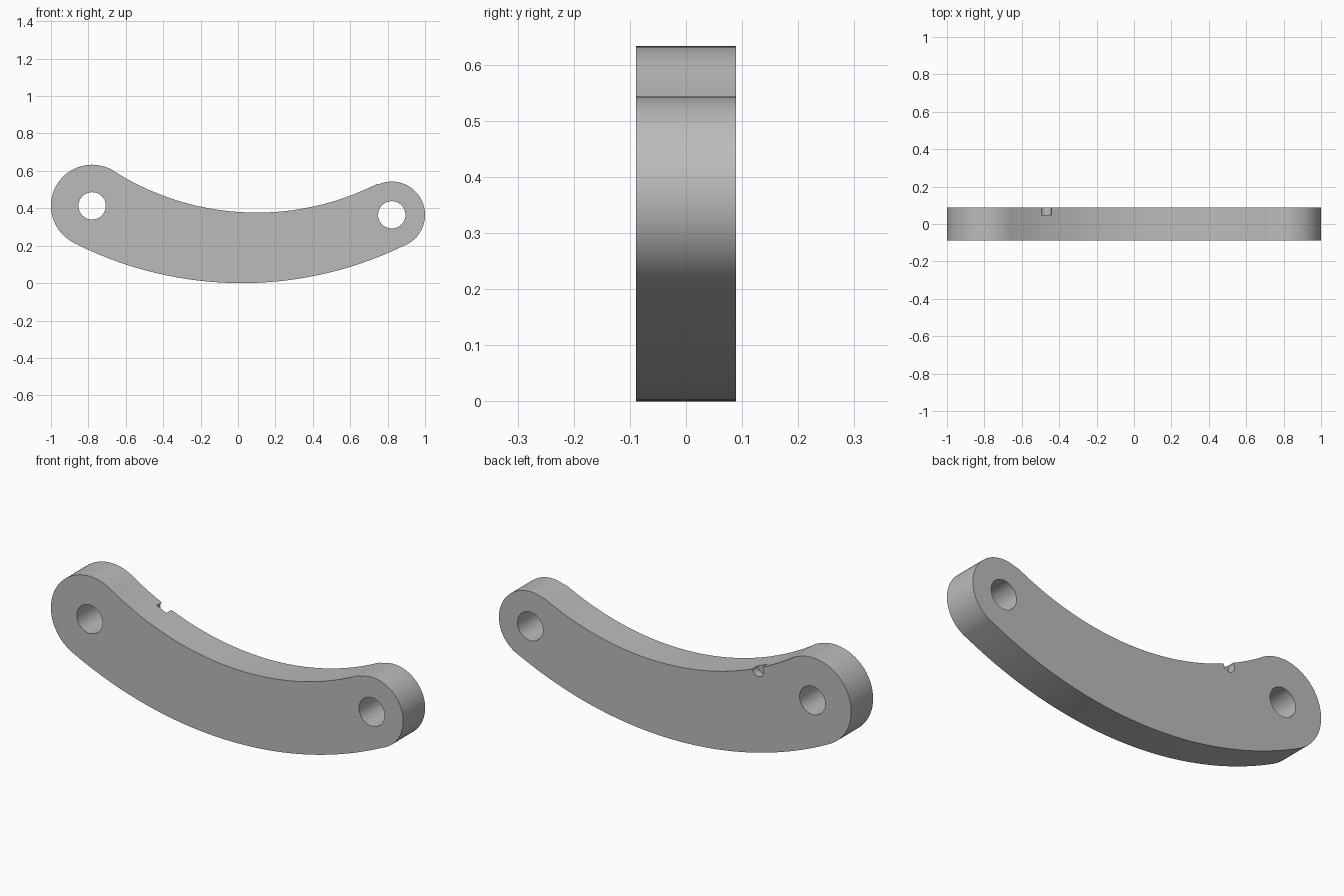
import bpy, bmesh
from math import sin, cos, pi, atan2, radians
from mathutils import Vector

cube = bpy.data.objects.get("Cube")
if cube:
    bpy.data.objects.remove(cube, do_unlink=True)

HALF = 0.089
LEFT_EYE, LEFT_R = Vector((-0.78, 0.413)), 0.22
RIGHT_EYE, RIGHT_R = Vector((0.822, 0.365)), 0.178
TOP_C, TOP_R = Vector((0.1, 1.803)), 1.426
LOW_C, LOW_R = Vector((0.02, 1.98)), 1.98

grey = bpy.data.materials.new("plain grey")
grey.use_nodes = True
grey.diffuse_color = (0.5, 0.5, 0.5, 1)
grey.node_tree.nodes["Principled BSDF"].inputs["Base Color"].default_value = (0.5, 0.5, 0.5, 1)


def angle(a, b):
    d = b - a
    return atan2(d.y, d.x)


def arc(c, r, a0, a1, n):
    """Points from angle a0 to a1, end point left out."""
    return [(c.x + r * cos(a0 + (a1 - a0) * i / n),
             c.y + r * sin(a0 + (a1 - a0) * i / n)) for i in range(n)]


def prism(name, points, y0, y1):
    """Extrude an x-z outline along y."""
    bm = bmesh.new()
    face = bm.faces.new([bm.verts.new((x, y0, z)) for x, z in points])
    new = bmesh.ops.extrude_face_region(bm, geom=[face])["geom"]
    bmesh.ops.translate(bm, vec=(0, y1 - y0, 0),
                        verts=[v for v in new if isinstance(v, bmesh.types.BMVert)])
    bmesh.ops.recalc_face_normals(bm, faces=bm.faces)
    mesh = bpy.data.meshes.new(name)
    bm.to_mesh(mesh)
    bm.free()
    mesh.materials.append(grey)
    ob = bpy.data.objects.new(name, mesh)
    bpy.context.collection.objects.link(ob)
    return ob


# Curved link: lower arc, right eye, upper arc, left eye, all tangent
low_l, low_r = angle(LOW_C, LEFT_EYE), angle(LOW_C, RIGHT_EYE)
top_l, top_r = angle(TOP_C, LEFT_EYE), angle(TOP_C, RIGHT_EYE)
outline = arc(LOW_C, LOW_R, low_l, low_r, 48)
outline += arc(RIGHT_EYE, RIGHT_R, low_r, top_r + pi, 40)
outline += arc(TOP_C, TOP_R, top_r, top_l, 48)
outline += arc(LEFT_EYE, LEFT_R, top_l + pi, low_l + 2 * pi, 40)
link = prism("curved_link", outline, -HALF, HALF)

# Pin holes, and the small round notch at the back of the upper edge
cutters = [prism("pin_hole", arc(c, 0.073, 0, 2 * pi, 48), -0.2, 0.2)
           for c in (LEFT_EYE, RIGHT_EYE)]
cutters.append(prism("notch", arc(Vector((-0.472, 0.485)), 0.032, 0, 2 * pi, 32), 0.048, 0.2))

bpy.context.view_layer.objects.active = link
for cutter in cutters:
    cutter.hide_render = True
    mod = link.modifiers.new("cut", "BOOLEAN")
    mod.operation, mod.solver, mod.object = "DIFFERENCE", "EXACT", cutter
    bpy.ops.object.modifier_apply(modifier=mod.name)
    bpy.data.objects.remove(cutter, do_unlink=True)

bpy.ops.object.select_all(action="DESELECT")
link.select_set(True)
bpy.ops.object.shade_smooth_by_angle(angle=radians(30))
